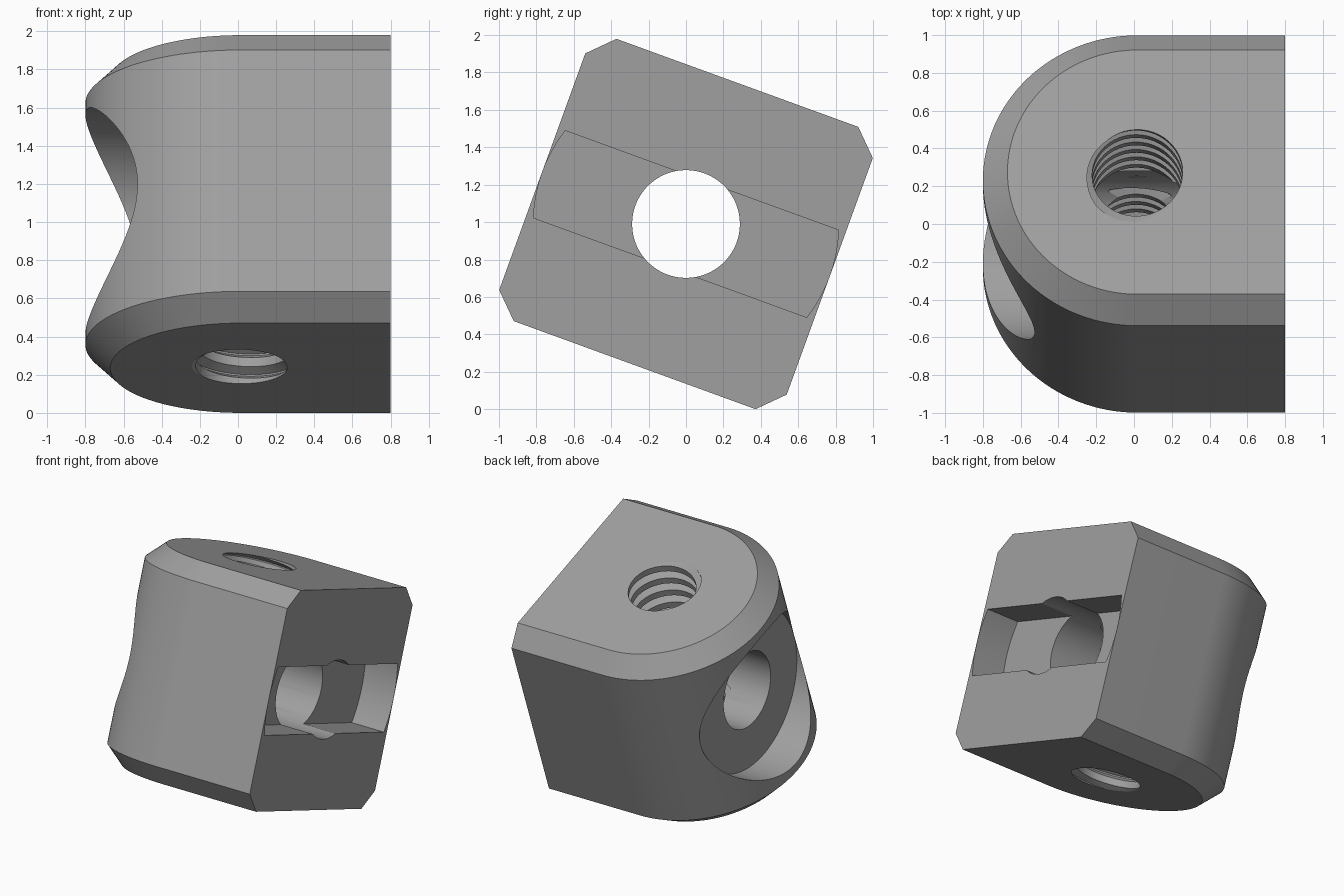
import bpy, bmesh, math
from mathutils import Vector

if "Cube" in bpy.data.objects:
    bpy.data.objects.remove(bpy.data.objects["Cube"])

TILT = math.radians(-20)
HALF_W, HALF_H, CHAMFER = 0.818, 0.803, 0.13
ARC_X, FACE_X = 0.018, 0.80


def make_object(name, bm):
    bmesh.ops.recalc_face_normals(bm, faces=bm.faces[:])
    mesh = bpy.data.meshes.new(name)
    bm.to_mesh(mesh)
    bm.free()
    ob = bpy.data.objects.new(name, mesh)
    bpy.context.collection.objects.link(ob)
    return ob


def loft(name, rings):
    """Closed solid through rings that share one point count."""
    bm = bmesh.new()
    loops = [[bm.verts.new(p) for p in ring] for ring in rings]
    n = len(loops[0])
    for a, b in zip(loops, loops[1:]):
        for i in range(n):
            j = (i + 1) % n
            bm.faces.new((a[i], a[j], b[j], b[i]))
    bm.faces.new(loops[0])
    bm.faces.new(loops[-1])
    return make_object(name, bm)


def d_outline(r, z, n=64):
    arc = [math.pi / 2 + math.pi * i / n for i in range(n + 1)]
    pts = [Vector((ARC_X + r * math.cos(a), r * math.sin(a), z)) for a in arc]
    return pts + [Vector((FACE_X, -r, z)), Vector((FACE_X, r, z))]


def x_prism(name, section, x0, x1):
    return loft(name, [[Vector((x, y, z)) for y, z in section] for x in (x0, x1)])


def circle(r, n=96):
    return [(r * math.cos(2 * math.pi * i / n), r * math.sin(2 * math.pi * i / n))
            for i in range(n)]


def thread_cutter(name, pitch=0.115, minor=0.24, major=0.288, n=48, phase=0.0):
    """Helical grid whose seam shifts by one pitch per turn."""
    profile = [(0.0, major), (0.08, major), (0.32, minor), (0.76, minor)]
    k, turns = len(profile), 18
    start = -turns * pitch / 2
    bm = bmesh.new()
    rows = []
    for i in range(k * turns + 1):
        t, r = profile[i % k]
        row = []
        for j in range(n):
            a = 2 * math.pi * j / n + phase
            z = start + pitch * (i // k + t + j / n)
            row.append(bm.verts.new((ARC_X + r * math.cos(a), r * math.sin(a), z)))
        rows.append(row)
    last = len(rows) - 1

    def at(i, j):
        return rows[i][j] if j < n else rows[i + k][0]

    for i in range(last):
        for j in range(n):
            if j + 1 < n or i + 1 + k <= last:
                bm.faces.new((at(i, j), at(i, j + 1), at(i + 1, j + 1), at(i + 1, j)))
    # cone caps outside the block
    bottom = rows[0] + [rows[i][0] for i in range(k, 0, -1)]
    top = rows[last] + [rows[i][n - 1] for i in range(last - 1, last - k, -1)]
    top = [rows[last - k + i][n - 1] for i in range(k)] + rows[last][::-1]
    top = [rows[last][j] for j in range(n)] + [rows[i][n - 1] for i in range(last - 1, last - k - 1, -1)]
    for loop, z in ((bottom, -1.6), (top, 1.6)):
        tip = bm.verts.new((ARC_X, 0, z))
        for i, v in enumerate(loop):
            w = loop[(i + 1) % len(loop)]
            bm.faces.new((v, w, tip))
    return make_object(name, bm)


# chamfered D-shaped block
block = loft("clamp_block", [
    d_outline(HALF_W - CHAMFER, -HALF_H), d_outline(HALF_W, -HALF_H + CHAMFER),
    d_outline(HALF_W, HALF_H - CHAMFER), d_outline(HALF_W - CHAMFER, HALF_H)])

# slot with rounded ends in the flat face
R, H = 0.816, 0.248
A = math.asin(H / R)
side = [-A + 2 * A * i / 12 for i in range(13)]
section = [(R * math.cos(a), R * math.sin(a)) for a in side]
section += [(-y, -z) for y, z in section]

cutters = [
    x_prism("slot_cutter", section, 0.525, 1.2),
    x_prism("counterbore_cutter", circle(0.61), -1.2, -0.525),
    x_prism("bore_cutter", circle(0.288), -1.3, 1.3),
    thread_cutter("thread_cutter", phase=math.radians(-110) - 2 * math.pi * HALF_H / 0.115),
]

# cut every opening into the block
bpy.context.view_layer.objects.active = block
block.select_set(True)
for c in cutters:
    mod = block.modifiers.new(c.name, 'BOOLEAN')
    mod.operation, mod.solver, mod.object = 'DIFFERENCE', 'EXACT', c
    bpy.ops.object.modifier_apply(modifier=mod.name)
    bpy.data.objects.remove(c)

# single grey finish, tilted pose
grey = bpy.data.materials.new("grey_metal")
grey.diffuse_color = (0.35, 0.35, 0.35, 1)
grey.use_nodes = True
grey.node_tree.nodes["Principled BSDF"].inputs["Base Color"].default_value = grey.diffuse_color
block.data.materials.clear()
block.data.materials.append(grey)
block.rotation_euler.x = TILT
block.location.z = 0.99
bpy.ops.object.shade_smooth_by_angle(angle=math.radians(25))
